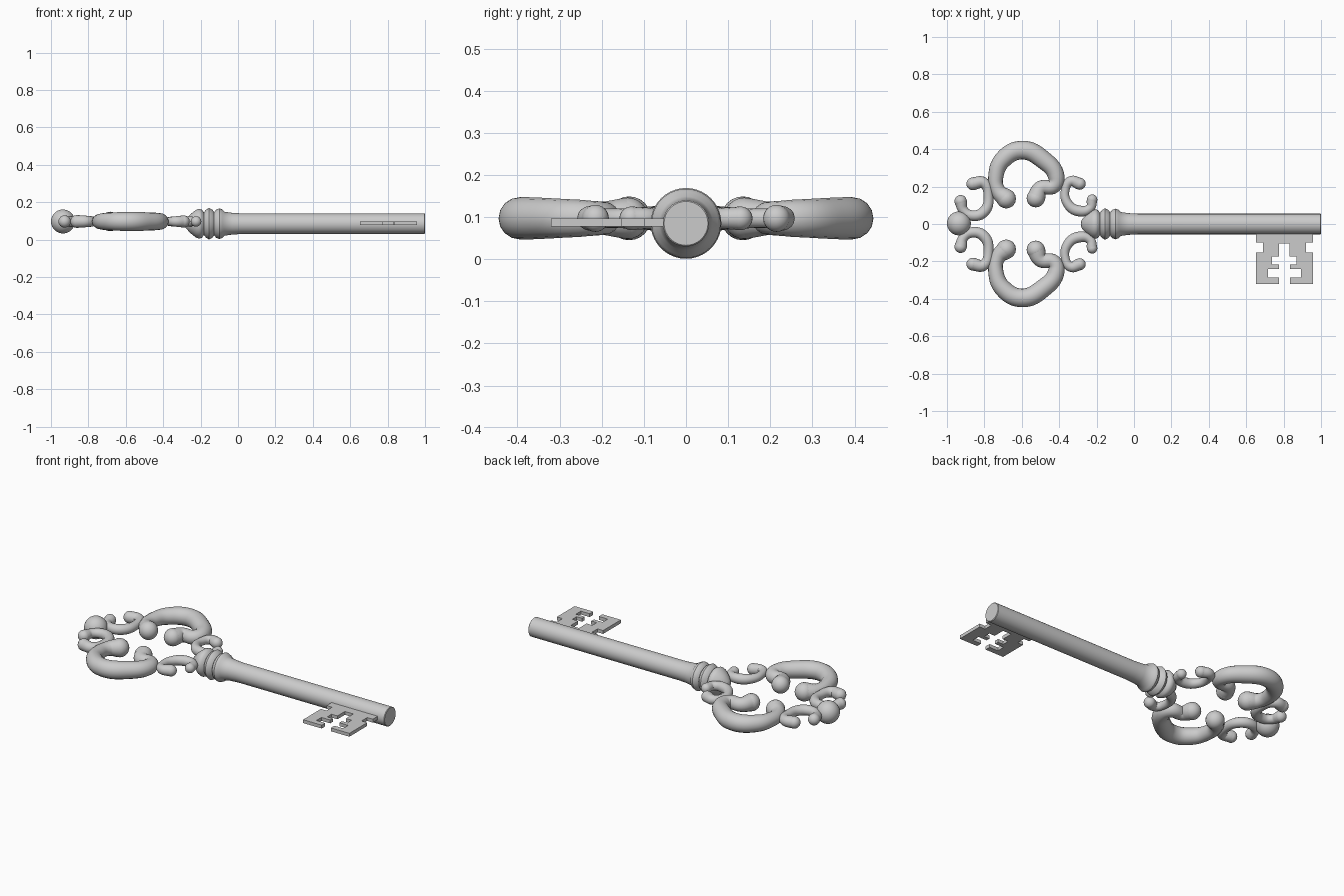
import bpy, bmesh, math
from mathutils import Matrix

if "Cube" in bpy.data.objects:
    bpy.data.objects.remove(bpy.data.objects["Cube"])

ZB = 0.097   # mid-height of the bow
ZS = 0.085   # mid-height of the shaft


def finish(name, bm, smooth=True):
    me = bpy.data.meshes.new(name)
    bmesh.ops.recalc_face_normals(bm, faces=bm.faces)
    bm.to_mesh(me)
    bm.free()
    ob = bpy.data.objects.new(name, me)
    bpy.context.collection.objects.link(ob)
    if smooth:
        bpy.ops.object.select_all(action='DESELECT')
        ob.select_set(True)
        bpy.context.view_layer.objects.active = ob
        bpy.ops.object.shade_smooth_by_angle(angle=math.radians(40))
    return ob


def scroll(name, pts):
    """Swelling tube through (x, y, radius) with round ends, mirrored in y."""
    cu = bpy.data.curves.new(name + "_path", 'CURVE')
    cu.dimensions = '3D'
    cu.bevel_depth = 1.0
    cu.bevel_resolution = 6
    cu.resolution_u = 8
    sp = cu.splines.new('BEZIER')
    sp.radius_interpolation = 'CARDINAL'
    sp.bezier_points.add(len(pts) - 1)
    for bp, (x, y, r) in zip(sp.bezier_points, pts):
        bp.co = (x, y, ZB)
        bp.radius = r
        bp.handle_left_type = bp.handle_right_type = 'AUTO'
    tmp = bpy.data.objects.new(name + "_path", cu)
    bpy.context.collection.objects.link(tmp)
    bpy.context.view_layer.update()
    me = bpy.data.meshes.new_from_object(
        tmp.evaluated_get(bpy.context.evaluated_depsgraph_get()))
    bpy.data.objects.remove(tmp)
    bm = bmesh.new()
    bm.from_mesh(me)
    bpy.data.meshes.remove(me)
    for x, y, r in (pts[0], pts[-1]):
        bmesh.ops.create_uvsphere(bm, u_segments=20, v_segments=12, radius=r,
                                  matrix=Matrix.Translation((x, y, ZB)))
    ob = finish(name, bm)
    ob.modifiers.new("mirror", 'MIRROR').use_axis = (False, True, False)
    return ob


# Bow: large lobes and two pairs of small scrolls
scroll("bow_lobe", [
    (-0.683, 0.135, 0.052), (-0.728, 0.18, 0.040), (-0.738, 0.26, 0.041),
    (-0.70, 0.345, 0.047), (-0.60, 0.395, 0.050), (-0.487, 0.345, 0.049),
    (-0.415, 0.25, 0.044), (-0.432, 0.202, 0.040), (-0.497, 0.192, 0.040),
    (-0.525, 0.138, 0.049)])
scroll("end_scroll", [
    (-0.862, 0.215, 0.034), (-0.805, 0.22, 0.030), (-0.778, 0.15, 0.026),
    (-0.80, 0.068, 0.029), (-0.865, 0.045, 0.028), (-0.913, 0.075, 0.026),
    (-0.927, 0.122, 0.033)])
scroll("neck_scroll", [
    (-0.29, 0.215, 0.032), (-0.34, 0.228, 0.027), (-0.368, 0.18, 0.023),
    (-0.355, 0.11, 0.026), (-0.295, 0.07, 0.029), (-0.235, 0.085, 0.025),
    (-0.224, 0.13, 0.028)])

# Ball at the end of the bow
bm = bmesh.new()
bmesh.ops.create_uvsphere(bm, u_segments=32, v_segments=20, radius=0.064,
                          matrix=Matrix.Translation((-0.936, 0.003, ZB)))
finish("bow_ball", bm)

# Shaft with ringed collar, lathed around the x axis
profile = [
    (-0.285, 0), (-0.28, 0.022), (-0.255, 0.050), (-0.225, 0.074),
    (-0.208, 0.080), (-0.193, 0.075), (-0.182, 0.060), (-0.172, 0.074),
    (-0.155, 0.084), (-0.138, 0.076), (-0.127, 0.062), (-0.117, 0.075),
    (-0.10, 0.082), (-0.083, 0.076), (-0.072, 0.064), (-0.03, 0.058),
    (0.02, 0.055), (0.997, 0.055), (1.0, 0.052), (1.0, 0)]
bm = bmesh.new()
vs = [bm.verts.new((x, 0, ZS + r)) for x, r in profile]
es = [bm.edges.new(p) for p in zip(vs, vs[1:])]
bmesh.ops.spin(bm, geom=vs + es, cent=(0, 0, ZS), axis=(1, 0, 0),
               angle=math.tau, steps=40)
bmesh.ops.remove_doubles(bm, verts=bm.verts, dist=1e-5)
finish("shaft", bm)

# Key bit: half outline mirrored about its centre line, then extruded
half = [(0.152, -0.03), (0.152, -0.10), (0.115, -0.10), (0.115, -0.153),
        (0.152, -0.153), (0.152, -0.32), (0.030, -0.32), (0.030, -0.287),
        (0.088, -0.287), (0.088, -0.24), (0.030, -0.24), (0.030, -0.216),
        (0.066, -0.216), (0.066, -0.175), (0.028, -0.175), (0.028, -0.105)]
outline = half + [(-x, y) for x, y in reversed(half)]
bm = bmesh.new()
face = bm.faces.new([bm.verts.new((0.804 + x, y, 0.077)) for x, y in outline])
ext = bmesh.ops.extrude_face_region(bm, geom=[face])
bmesh.ops.translate(bm, vec=(0, 0, 0.02),
                    verts=[g for g in ext["geom"] if isinstance(g, bmesh.types.BMVert)])
finish("key_bit", bm, smooth=False)
